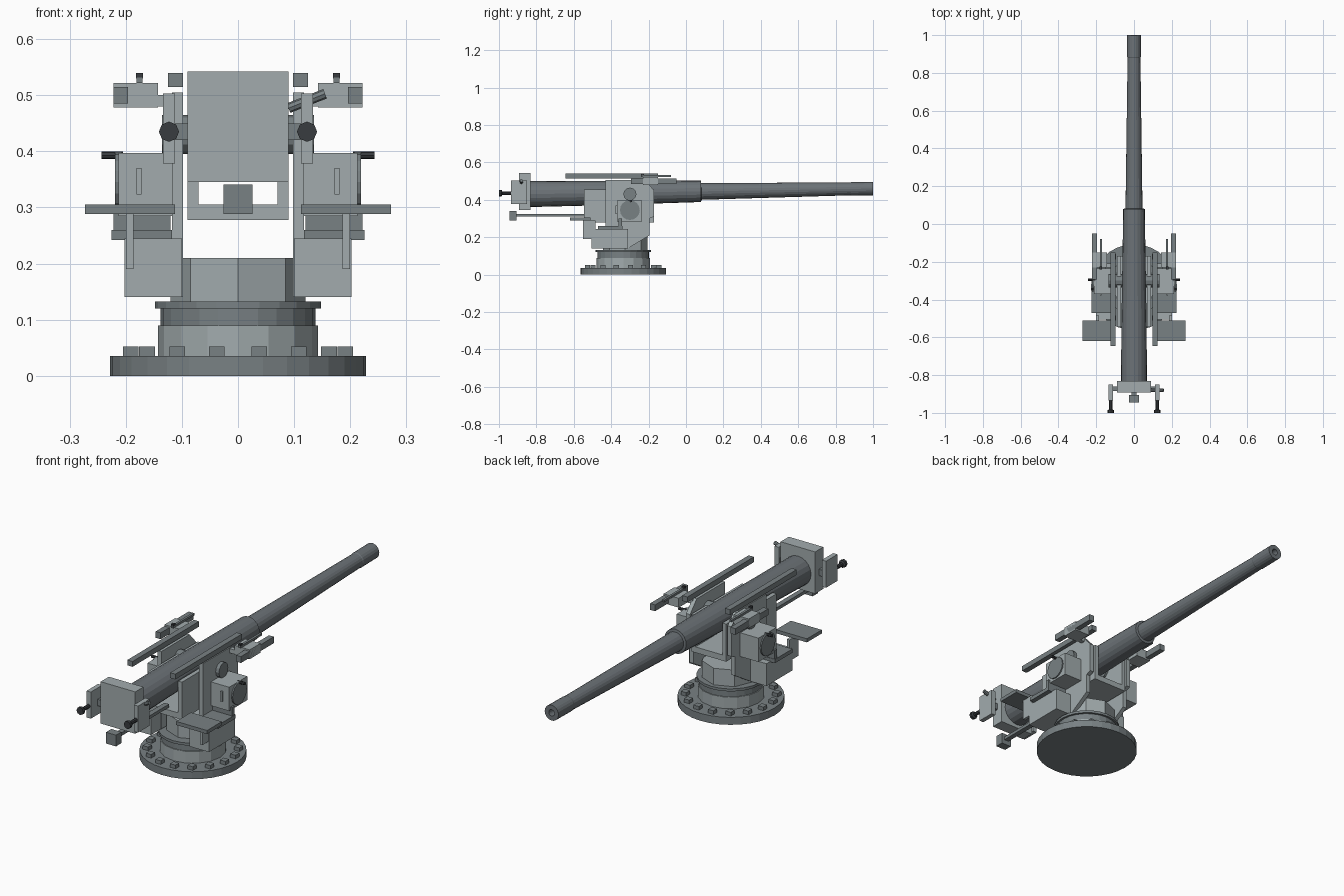
import bpy, bmesh, math
from mathutils import Vector

if "Cube" in bpy.data.objects:
    bpy.data.objects.remove(bpy.data.objects["Cube"])


def material(name, r, g, b):
    m = bpy.data.materials.new(name)
    m.diffuse_color = (r, g, b, 1)
    m.use_nodes = True
    m.node_tree.nodes["Principled BSDF"].inputs["Base Color"].default_value = m.diffuse_color
    return m


LIGHT = material("light_grey", 0.36, 0.41, 0.42)
MID = material("mid_grey", 0.19, 0.22, 0.23)
STEEL = material("gun_steel", 0.15, 0.17, 0.185)
DARK = material("dark_grip", 0.04, 0.045, 0.05)


def finish(name, bm, mat):
    bmesh.ops.recalc_face_normals(bm, faces=bm.faces)
    me = bpy.data.meshes.new(name)
    bm.to_mesh(me)
    bm.free()
    me.materials.append(mat)
    ob = bpy.data.objects.new(name, me)
    bpy.context.collection.objects.link(ob)
    return ob


def box(name, x, y, z, mat=LIGHT):
    """Box from (min, max) ranges."""
    bm = bmesh.new()
    bmesh.ops.create_cube(bm, size=1)
    for v in bm.verts:
        v.co = Vector([(a + b) / 2 + c * (b - a) for (a, b), c in zip((x, y, z), v.co)])
    return finish(name, bm, mat)


def prism(name, profile, x, mat=LIGHT):
    """Profile of (y, z) points extruded along x."""
    bm = bmesh.new()
    f = bm.faces.new([bm.verts.new((x[0], py, pz)) for py, pz in profile])
    ext = bmesh.ops.extrude_face_region(bm, geom=[f])["geom"]
    bmesh.ops.translate(bm, vec=(x[1] - x[0], 0, 0),
                        verts=[v for v in ext if isinstance(v, bmesh.types.BMVert)])
    return finish(name, bm, mat)


def lathe(name, origin, axis, profile, sides, mat, turn=0.0):
    """Rings of (distance along axis, radius), capped at both ends."""
    bm = bmesh.new()
    rot = Vector((0, 0, 1)).rotation_difference(Vector(axis).normalized())
    rings = []
    for d, r in profile:
        ring = []
        for i in range(sides):
            a = 2 * math.pi * i / sides + turn
            ring.append(bm.verts.new(Vector(origin) + rot @ Vector((r * math.cos(a), r * math.sin(a), d))))
        rings.append(ring)
    for p, q in zip(rings, rings[1:]):
        for i in range(sides):
            j = (i + 1) % sides
            bm.faces.new((p[i], p[j], q[j], q[i]))
    bm.faces.new(rings[0])
    bm.faces.new(rings[-1])
    return finish(name, bm, mat)


def mirrored(ob):
    bpy.context.view_layer.update()
    ob.modifiers.new("mirror", "MIRROR")
    return ob


# Pedestal and bolted base flange
CY = -0.335
lathe("base_flange", (0, CY, 0), (0, 0, 1), [(0, .228), (.035, .228)], 32, MID)
lathe("pedestal", (0, CY, 0), (0, 0, 1), [(.035, .143), (.09, .143)], 16, LIGHT)
lathe("pedestal_neck", (0, CY, 0), (0, 0, 1), [(.09, .138), (.12, .138)], 24, MID)
lathe("training_ring", (0, CY, 0), (0, 0, 1), [(.12, .148), (.132, .148)], 24, MID)
for i in range(16):
    a = math.radians(11.25 + 22.5 * i)
    bx, by = .195 * math.sin(a), CY + .195 * math.cos(a)
    box(f"base_bolt_{i}", (bx - .014, bx + .014), (by - .014, by + .014), (.035, .052), MID)

# Rotating carriage with cheeks
lathe("carriage_base", (0, CY + .01, 0), (0, 0, 1), [(.132, .12), (.21, .12)], 8, LIGHT)
mirrored(prism("carriage_cheek", [(-.43, .14), (-.31, .14), (-.195, .21), (-.195, .3), (-.17, .31),
                                  (-.17, .45), (-.22, .505), (-.43, .505)], (.098, .118)))

# Cradle trough under the barrel
box("cradle_floor", (-.09, .09), (-.545, -.17), (.278, .305))
mirrored(box("cradle_wall", (.07, .09), (-.545, -.17), (.305, .455)))
mirrored(lathe("trunnion", (.06, -.3, .43), (1, 0, 0), [(0, .035), (.075, .035)], 12, MID))

# Barrel, slightly elevated, with bored muzzle
axis = (0, 1.84, .03)
lathe("gun_barrel", (0, -.84, .43), axis,
      [(0, .069), (.35, .066), (.92, .057), (.922, .045), (1.72, .034), (1.725, .036),
       (1.84, .036), (1.84, .015), (1.6, .015)], 20, STEEL)

# Breech with side plates and handles
box("breech_block", (-.09, .09), (-.893, -.832), (.345, .542))
mirrored(box("breech_side_plate", (.112, .134), (-.935, -.85), (.378, .503)))
mirrored(lathe("breech_handle", (.123, -.92, .435), (0, -1, 0),
               [(0, .009), (.062, .009), (.066, .018), (.08, .018)], 8, DARK))
mirrored(box("breech_link", (.085, .114), (-.885, -.86), (.42, .45), MID))
lathe("breech_lever", (.09, -.88, .477), (.066, 0, .026), [(0, .009), (.07, .009)], 8, MID)
box("recoil_rod", (-.012, .012), (-.91, -.53), (.31, .325), MID)
box("recoil_end_block", (-.026, .026), (-.945, -.905), (.288, .341), MID)

# Overhead rails and sights
mirrored(box("sight_rail", (.098, .125), (-.645, -.15), (.515, .54), MID))
mirrored(box("sight_body", (.143, .222), (-.23, -.15), (.478, .522)))
mirrored(box("sight_tube", (.196, .222), (-.295, -.05), (.485, .515), MID))
mirrored(box("sight_bar", (.17, .181), (-.24, -.08), (.522, .532), MID))
mirrored(box("sight_bead", (.169, .182), (-.24, -.225), (.53, .54), DARK))
mirrored(box("sight_arm", (.112, .15), (-.23, -.21), (.48, .5)))

# Laying gearboxes with hand wheels
mirrored(box("gearbox", (.115, .213), (-.37, -.235), (.285, .397)))
mirrored(box("gearbox_rib", (.172, .181), (-.378, -.37), (.323, .37)))
mirrored(lathe("hand_wheel", (.208, -.3, .345), (1, 0, 0), [(0, .053), (.011, .053)], 16, MID))
mirrored(lathe("wheel_grip", (.205, -.295, .393), (1, 0, 0), [(0, .007), (.038, .007)], 8, DARK))

# Crew seats, brackets and footrests
mirrored(box("side_platform", (.1, .202), (-.505, -.31), (.14, .245)))
mirrored(box("seat_bracket", (.186, .2), (-.55, -.485), (.19, .29)))
mirrored(box("footrest", (.118, .225), (-.47, -.34), (.242, .26), MID))
mirrored(box("footrest_back", (.12, .222), (-.36, -.342), (.26, .3), MID))
mirrored(box("seat", (.112, .273), (-.62, -.51), (.288, .305), MID))
